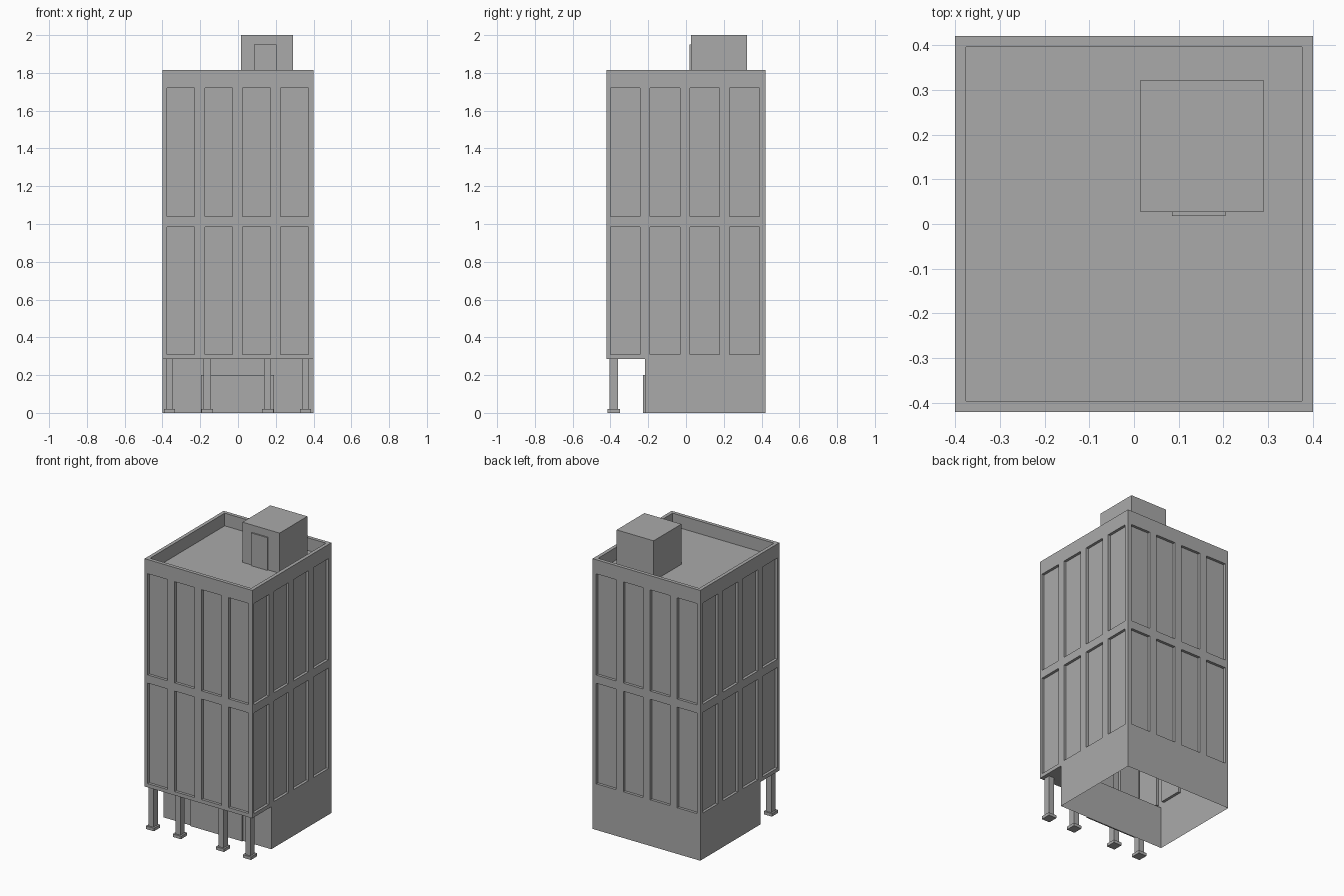
import bpy
import bmesh
from mathutils import Vector

old = bpy.data.objects.get("Cube")
if old:
    bpy.data.objects.remove(old, do_unlink=True)

GREY = (0.4, 0.4, 0.4, 1.0)
mat = bpy.data.materials.new("plain grey")
mat.use_nodes = True
mat.diffuse_color = GREY
mat.node_tree.nodes["Principled BSDF"].inputs["Base Color"].default_value = GREY

HX, HY = 0.4, 0.42             # half width and half depth of the tower
SOFFIT, TOP, ROOF = 0.285, 1.815, 1.73
BASE_Y = -0.218                # set-back front wall of the ground floor
RECESS = 0.018


def finish(name, bm):
    mesh = bpy.data.meshes.new(name)
    bm.to_mesh(mesh)
    bm.free()
    mesh.materials.append(mat)
    obj = bpy.data.objects.new(name, mesh)
    bpy.context.collection.objects.link(obj)
    return obj


def box(name, x, y, z):
    bm = bmesh.new()
    bmesh.ops.create_cube(bm, size=1)
    for v in bm.verts:
        v.co = Vector([lo + (c + 0.5) * (hi - lo)
                       for c, (lo, hi) in zip(v.co, (x, y, z))])
    return finish(name, bm)


def quad(bm, *points):
    return bm.faces.new([bm.verts.new(p) for p in points])


def wall(name, origin, along, half, centres, width):
    """Wall with a grid of recessed windows, facing along x up."""
    bm = bmesh.new()
    us = [-half] + [c + s * width / 2 for c in centres for s in (-1, 1)] + [half]
    zs = [SOFFIT, 0.31, 0.985, 1.04, 1.72, TOP]
    origin, along = Vector(origin), Vector(along)
    grid = [[bm.verts.new(origin + along * u + Vector((0, 0, z))) for u in us]
            for z in zs]
    windows = []
    for j in range(len(zs) - 1):
        for i in range(len(us) - 1):
            face = bm.faces.new((grid[j][i], grid[j][i + 1],
                                 grid[j + 1][i + 1], grid[j + 1][i]))
            if i % 2 and j % 2:
                windows.append(face)
    bm.normal_update()
    # Sink the window panels into the wall
    for face in windows:
        n = face.normal.copy()
        rim = [v.co.copy() for v in face.verts]
        bm.faces.remove(face)
        back = [p - n * RECESS for p in rim]
        quad(bm, *back)
        for k in range(4):
            m = (k + 1) % 4
            quad(bm, rim[k], rim[m], back[m], back[k])
    bmesh.ops.remove_doubles(bm, verts=bm.verts, dist=0.0001)
    return finish(name, bm)


# Tower walls
wide = [-0.303, -0.102, 0.098, 0.299]
deep = [-0.322, -0.112, 0.099, 0.31]
wall("front_wall", (0, -HY, 0), (1, 0, 0), HX, wide, 0.148)
wall("back_wall", (0, HY, 0), (-1, 0, 0), HX, [-c for c in reversed(wide)], 0.148)
wall("left_wall", (HX, 0, 0), (0, 1, 0), HY, deep, 0.158)
wall("right_wall", (-HX, 0, 0), (0, -1, 0), HY, [-c for c in reversed(deep)], 0.158)

# Roof: parapet rim around a sunken deck
bm = bmesh.new()
rim = quad(bm, (-HX, -HY, TOP), (HX, -HY, TOP), (HX, HY, TOP), (-HX, HY, TOP))
bm.normal_update()
bmesh.ops.inset_individual(bm, faces=[rim], thickness=0.034)
inner = [v.co.copy() for v in rim.verts]
bm.faces.remove(rim)
deck = [Vector((p.x, p.y, ROOF)) for p in inner]
quad(bm, *deck)
for k in range(4):
    m = (k + 1) % 4
    quad(bm, inner[k], inner[m], deck[m], deck[k])
bmesh.ops.remove_doubles(bm, verts=bm.verts, dist=0.0001)
finish("roof_and_parapet", bm)

# Ground floor: hollow shell open below, and the soffit over the colonnade
bm = bmesh.new()
ring = [(-HX, BASE_Y), (HX, BASE_Y), (HX, HY), (-HX, HY)]
for (x0, y0), (x1, y1) in zip(ring, ring[1:] + ring[:1]):
    quad(bm, (x0, y0, 0), (x1, y1, 0), (x1, y1, SOFFIT), (x0, y0, SOFFIT))
quad(bm, (-HX, -HY, SOFFIT), (-HX, BASE_Y, SOFFIT),
     (HX, BASE_Y, SOFFIT), (HX, -HY, SOFFIT))
bmesh.ops.remove_doubles(bm, verts=bm.verts, dist=0.0001)
finish("ground_floor", bm)
box("entrance_panel", (-0.195, 0.19), (BASE_Y - 0.009, BASE_Y), (0, 0.2))

# Colonnade
for n, x in enumerate((-0.363, -0.163, 0.157, 0.357), 1):
    box(f"column_{n}", (x - 0.019, x + 0.019), (-0.405, -0.36), (0.02, SOFFIT))
    box(f"column_foot_{n}", (x - 0.03, x + 0.03), (-0.416, -0.35), (0, 0.02))

# Stair house on the roof
box("stair_house", (0.015, 0.29), (0.027, 0.322), (ROOF, 2.0))
box("stair_house_door", (0.085, 0.205), (0.018, 0.027), (ROOF, 1.95))
